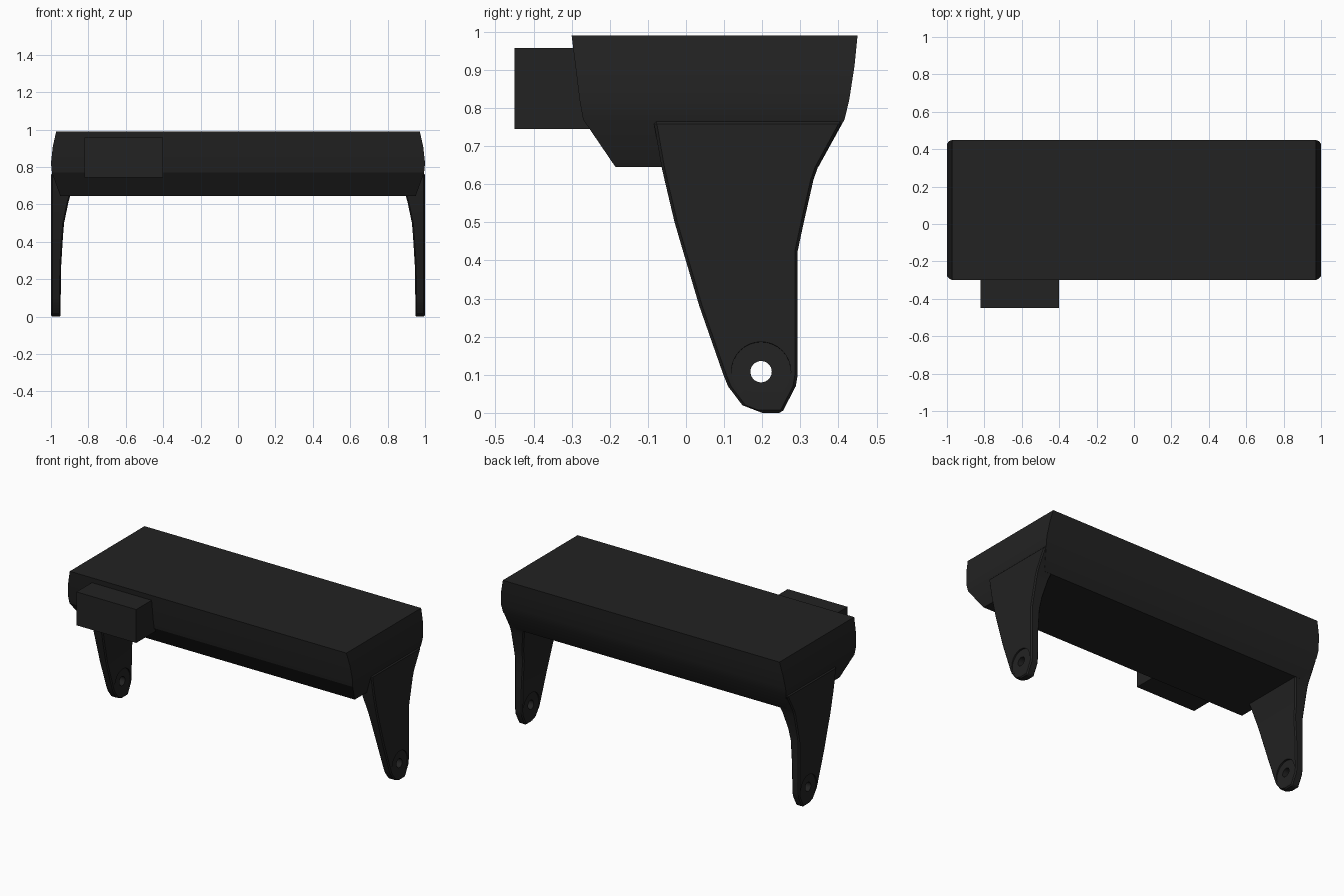
import bpy
import bmesh
from math import pi, sin, cos
from mathutils import Matrix

cube = bpy.data.objects.get("Cube")
if cube:
    bpy.data.objects.remove(cube, do_unlink=True)

black = bpy.data.materials.new("matte_black")
black.use_nodes = True
black.diffuse_color = (0.016, 0.016, 0.016, 1)
black.node_tree.nodes["Principled BSDF"].inputs["Base Color"].default_value = (0.016, 0.016, 0.016, 1)


def make_object(name, bm):
    bmesh.ops.recalc_face_normals(bm, faces=bm.faces)
    mesh = bpy.data.meshes.new(name)
    bm.to_mesh(mesh)
    bm.free()
    mesh.materials.append(black)
    obj = bpy.data.objects.new(name, mesh)
    bpy.context.collection.objects.link(obj)
    return obj


def activate(obj):
    bpy.ops.object.select_all(action="DESELECT")
    obj.select_set(True)
    bpy.context.view_layer.objects.active = obj


def loft(name, stations):
    """Stack of rectangles given as (z, x_min, x_max, y_min, y_max)."""
    bm = bmesh.new()
    rings = [[bm.verts.new((x, y, z)) for x, y in ((x0, y0), (x1, y0), (x1, y1), (x0, y1))]
             for z, x0, x1, y0, y1 in stations]
    for low, high in zip(rings, rings[1:]):
        for i in range(4):
            j = (i + 1) % 4
            bm.faces.new((low[i], low[j], high[j], high[i]))
    bm.faces.new(rings[0])
    bm.faces.new(rings[-1])
    return make_object(name, bm)


def add_bevel(obj, width):
    activate(obj)
    mod = obj.modifiers.new("edge_bevel", "BEVEL")
    mod.width = width
    mod.segments = 1
    mod.limit_method = "ANGLE"
    mod.angle_limit = 0.9
    bpy.ops.object.modifier_apply(modifier=mod.name)


def cut_cylinder(obj, radius, depth, centre, tilt=0.0):
    bm = bmesh.new()
    matrix = Matrix.Translation(centre) @ Matrix.Rotation(pi / 2 + tilt, 4, "Y")
    bmesh.ops.create_cone(bm, cap_ends=True, segments=32, radius1=radius,
                          radius2=radius, depth=depth, matrix=matrix)
    cutter = make_object("cutter", bm)
    cutter.hide_render = True
    activate(obj)
    mod = obj.modifiers.new("cut", "BOOLEAN")
    mod.operation = "DIFFERENCE"
    mod.solver = "EXACT"
    mod.object = cutter
    bpy.ops.object.modifier_apply(modifier=mod.name)
    bpy.data.objects.remove(cutter, do_unlink=True)


# Main housing: half width, front and back at each height
body_levels = [(0.645, 0.95, -0.185, 0.347), (0.77, 0.995, -0.27, 0.416),
               (0.82, 1.0, -0.279, 0.428), (0.91, 0.99, -0.29, 0.442),
               (0.99, 0.972, -0.30, 0.45)]
body = loft("main_housing", [(z, -w, w, f, b) for z, w, f, b in body_levels])

# Side arm: height, inner face, front edge, back edge
arm_levels = [(0.0, 0.948, 0.2, 0.252), (0.02, 0.948, 0.148, 0.262),
              (0.07, 0.948, 0.11, 0.288), (0.1, 0.948, 0.098, 0.293),
              (0.28, 0.945, 0.035, 0.293), (0.425, 0.936, -0.008, 0.293),
              (0.5, 0.93, -0.03, 0.309), (0.61, 0.907, -0.056, 0.334),
              (0.645, 0.897, -0.064, 0.346), (0.765, 0.89, -0.085, 0.411)]
arm = loft("side_arms", [(z, x, 1.0, f, b) for z, x, f, b in arm_levels])
add_bevel(arm, 0.007)

# Shallow sloping recesses around the pivot, then the pivot hole
pivot_y, pivot_z, slope = 0.197, 0.108, 0.074
for face_x, side in ((0.9957, 1), (0.952, -1)):
    centre = (face_x + side * 0.1 * cos(slope), pivot_y, pivot_z + 0.1 * sin(slope))
    cut_cylinder(arm, 0.078, 0.2, centre, -side * slope)
cut_cylinder(arm, 0.028, 0.4, (0.97, pivot_y, pivot_z))

# Mirror the arm to the other side
activate(arm)
mirror = arm.modifiers.new("mirror", "MIRROR")
mirror.use_axis = (True, False, False)
bpy.ops.object.modifier_apply(modifier=mirror.name)

# Box on the front
box = loft("front_box", [(z, -0.82, -0.4, -0.45, -0.2) for z in (0.745, 0.957)])

for obj in (body, arm, box):
    activate(obj)
    bpy.ops.object.shade_smooth_by_angle(angle=0.4)
